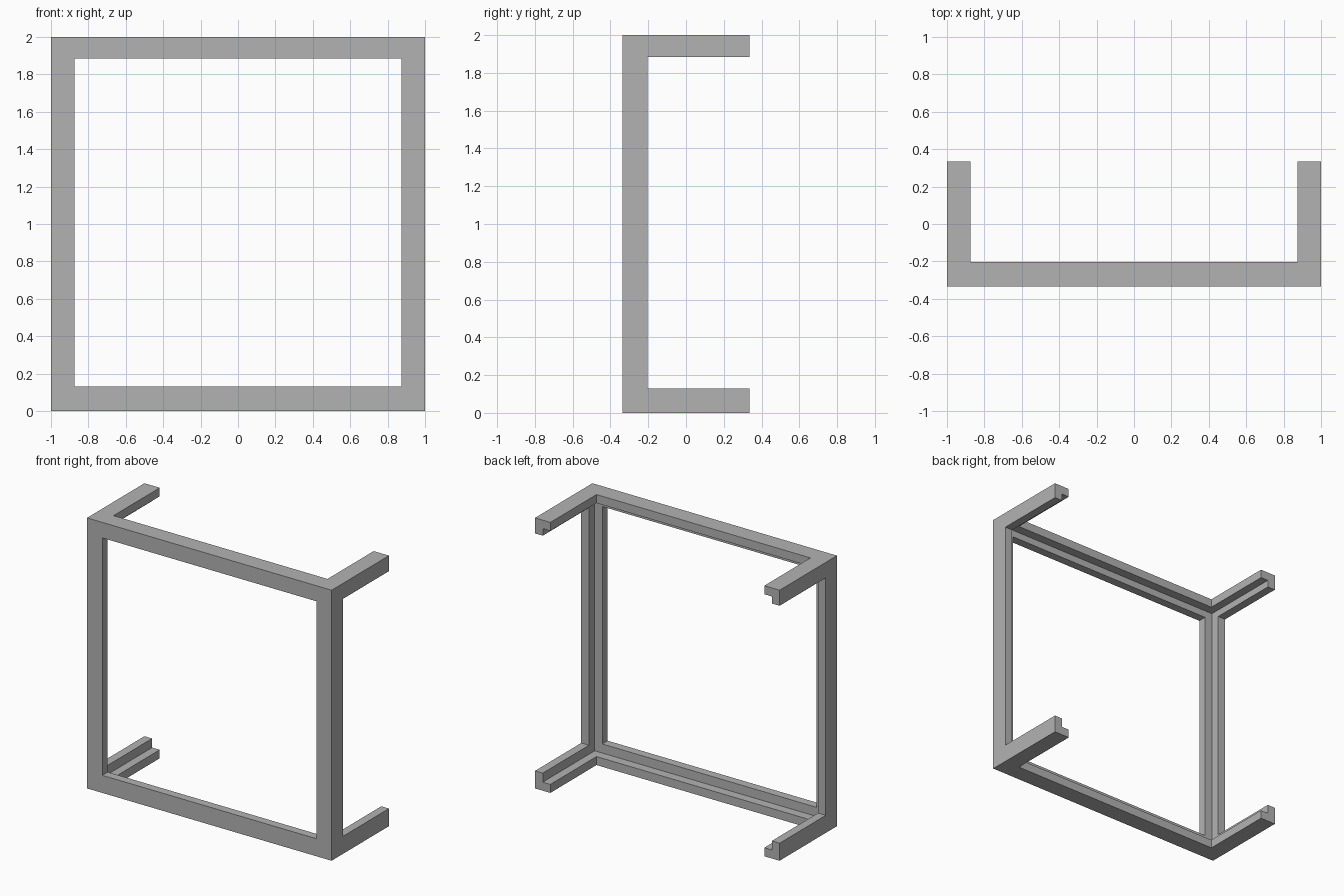
import bpy
from mathutils import Vector

cube = bpy.data.objects.get("Cube")
if cube:
    bpy.data.objects.remove(cube, do_unlink=True)

# Material
grey = bpy.data.materials.new("plain grey")
grey.use_nodes = True
colour = (0.45, 0.45, 0.45, 1)
grey.diffuse_color = colour
grey.node_tree.nodes["Principled BSDF"].inputs["Base Color"].default_value = colour


def box(name, low, high):
    low, high = Vector(low), Vector(high)
    bpy.ops.mesh.primitive_cube_add(size=1)
    obj = bpy.context.object
    obj.name = name
    for v in obj.data.vertices:
        v.co = (low + high) / 2 + v.co * (high - low)
    return obj


# Overall size, flange thickness and the edges of the openings
DEPTH = 0.335
WALL = 0.063
SIDE = 0.875
FRONT = -0.204
LOW, HIGH = 0.13, 1.885

frame = box("angle_bar_frame", (-1, -DEPTH, 0), (1, DEPTH, 2))
frame.data.materials.append(grey)

# Hollow interior and the openings that leave only angle bars along the edges
cutters = [
    box("cavity", (WALL - 1, WALL - DEPTH, WALL), (1 - WALL, 1, 2 - WALL)),
    box("front_opening", (-SIDE, -1, LOW), (SIDE, 1, HIGH)),
    box("side_opening", (-2, FRONT, LOW), (2, 1, HIGH)),
    box("top_and_bottom_opening", (-SIDE, FRONT, -1), (SIDE, 1, 3)),
]
for cutter in cutters:
    cutter.hide_render = True
    bpy.context.view_layer.objects.active = frame
    cut = frame.modifiers.new(cutter.name, "BOOLEAN")
    cut.operation = "DIFFERENCE"
    cut.solver = "EXACT"
    cut.object = cutter
    bpy.ops.object.modifier_apply(modifier=cut.name)
    bpy.data.objects.remove(cutter, do_unlink=True)
